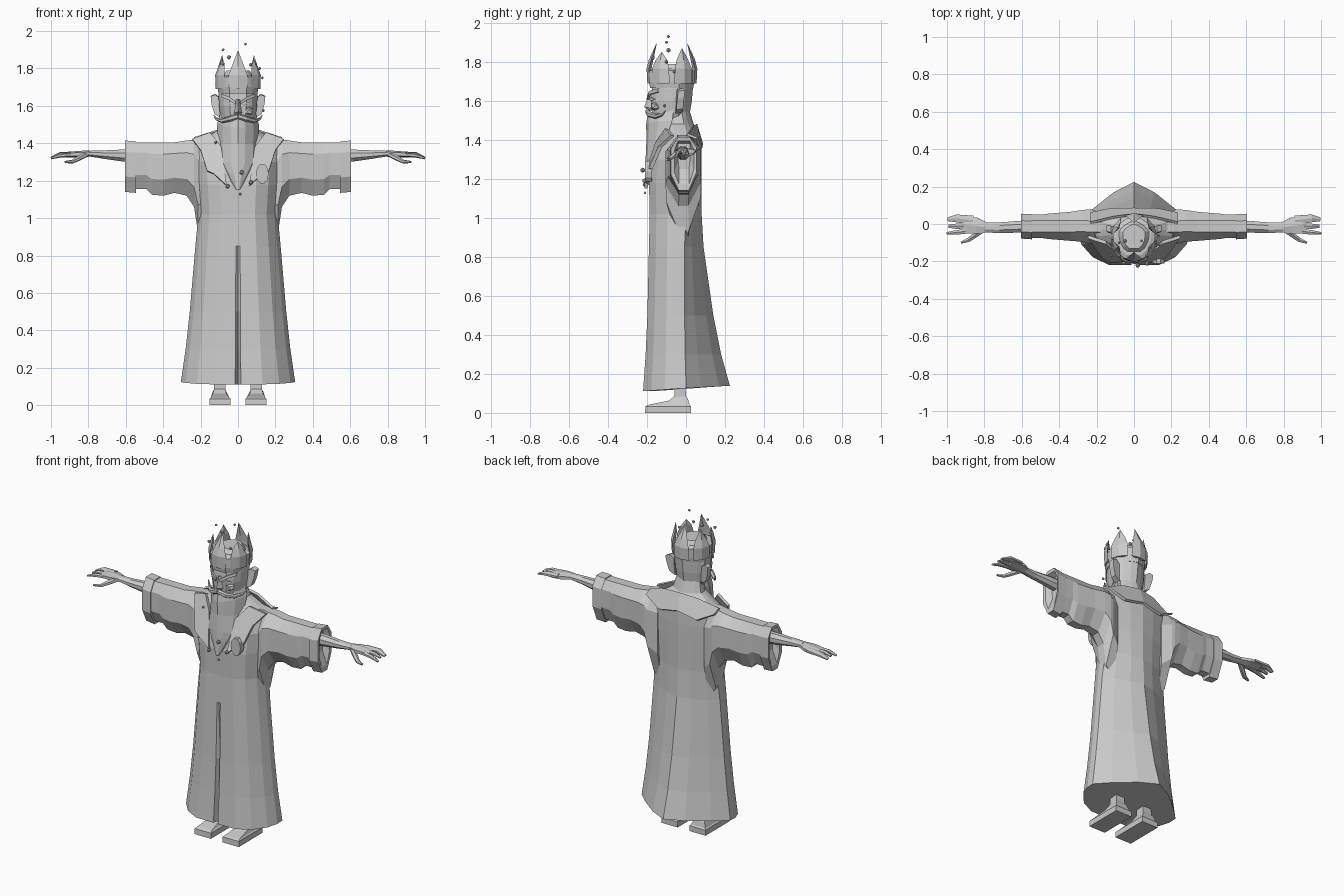
import bpy, bmesh, math
from mathutils import Vector, Matrix

grey = bpy.data.materials.new("stone_grey")
grey.diffuse_color = (0.6, 0.6, 0.6, 1)


def finish(name, bm):
    bmesh.ops.remove_doubles(bm, verts=bm.verts, dist=0.0005)
    bmesh.ops.recalc_face_normals(bm, faces=bm.faces)
    mesh = bpy.data.meshes.new(name)
    bm.to_mesh(mesh)
    bm.free()
    mesh.materials.append(grey)
    ob = bpy.data.objects.new(name, mesh)
    bpy.context.collection.objects.link(ob)
    return ob


def loft(name, rings, side=1, closed=True):
    """Skin rings of equal length; side=-1 mirrors in x."""
    bm = bmesh.new()
    rows = [[bm.verts.new((p[0] * side, p[1], p[2])) for p in r] for r in rings]
    n = len(rows[0])
    for a, b in zip(rows, rows[1:]):
        for i in range(n):
            j = (i + 1) % n
            bm.faces.new((a[i], a[j], b[j], b[i]))
    if closed:
        bm.faces.new(rows[0])
        bm.faces.new(rows[-1])
    return finish(name, bm)


def ball(name, loc, r, scale=(1, 1, 1), sub=1):
    bm = bmesh.new()
    bmesh.ops.create_icosphere(bm, subdivisions=sub, radius=r)
    bmesh.ops.scale(bm, vec=scale, verts=bm.verts)
    bmesh.ops.translate(bm, vec=loc, verts=bm.verts)
    return finish(name, bm)


def tube(name, pts, side=1, n=6):
    """Tapered tube; pts are (x, y, z, radius_a, radius_b) in the plane across the path."""
    rings = []
    for k, p in enumerate(pts):
        a, b = Vector(pts[max(k - 1, 0)][:3]), Vector(pts[min(k + 1, len(pts) - 1)][:3])
        d = (b - a).normalized()
        ref = Vector((0, 0, 1)) if abs(d.z) < 0.9 else Vector((0, 1, 0))
        u = d.cross(ref).normalized()
        v = d.cross(u)
        rings.append([Vector(p[:3]) + u * math.cos(t) * p[3] + v * math.sin(t) * p[4]
                      for t in (math.tau * (i + 0.5) / n for i in range(n))])
    return loft(name, rings, side)


def plate(name, pts, offset, side=1):
    """Thin slab: outline pushed along an offset vector."""
    o = Vector(offset)
    return loft(name, [[Vector(p) for p in pts], [Vector(p) + o for p in pts]], side)


# Robe and torso: half section mirrored, narrow facets at the sides
HALF = [(0, -1), (0.05, -1), (0.43, -1), (0.72, -0.78), (0.92, -0.42), (1, -0.1),
        (1, 0.12), (0.74, 0.42), (0.36, 0.78), (0, 1)]


def section(z, w, yf, yb, yc=-0.03, flat=1.0, slit=0.0, tilt=0.0):
    half = []
    for i, (u, v) in enumerate(HALF):
        y = yc + (v * (yc - yf) if v < 0 else v ** flat * (yb - yc))
        if i == 0:
            y += slit
        half.append((u * w, y, z + tilt * v))
    return half + [(-x, y, q) for x, y, q in reversed(half[1:-1])]


loft("robe", [section(*r) for r in [
    (0.125, 0.305, -0.22, 0.225, -0.03, 1.0, 0.05, 0.014),
    (0.30, 0.28, -0.207, 0.18, -0.03, 1.0, 0.04),
    (0.50, 0.258, -0.198, 0.14, -0.03, 0.95, 0.025),
    (0.85, 0.228, -0.19, 0.09, -0.03, 0.8, 0.0),
    (1.02, 0.212, -0.186, 0.08, -0.03, 0.6),
    (1.18, 0.225, -0.19, 0.08, -0.03, 0.5),
    (1.30, 0.235, -0.172, 0.08, -0.03, 0.45),
    (1.40, 0.22, -0.13, 0.078, -0.02, 0.45),
    (1.43, 0.17, -0.12, 0.065, -0.02, 0.5),
    (1.48, 0.095, -0.11, 0.04, -0.03, 0.6),
    (1.56, 0.075, -0.11, 0.015, -0.04, 0.6)]])


def sleeve_ring(x, top, bot, yf, yb):
    yc, h = (yf + yb) / 2, top - bot
    return [(x, yf, bot + h * .78), (x, yc - .03, top), (x, yc + .03, top), (x, yb, bot + h * .8),
            (x, yb, bot + h * .35), (x, yc + .025, bot), (x, yc - .025, bot), (x, yf, bot + h * .3)]


for s, tag in ((1, "left"), (-1, "right")):
    # Hanging sleeve with folds, and its thicker cuff
    loft(tag + "_sleeve", [sleeve_ring(*r) for r in [
        (0.16, 1.425, 0.86, -0.08, 0.05), (0.215, 1.425, 0.93, -0.10, 0.075),
        (0.235, 1.42, 1.06, -0.105, 0.078), (0.275, 1.415, 1.12, -0.095, 0.075),
        (0.34, 1.405, 1.135, -0.09, 0.065), (0.40, 1.405, 1.12, -0.085, 0.06),
        (0.46, 1.405, 1.125, -0.08, 0.055), (0.49, 1.405, 1.155, -0.075, 0.05),
        (0.56, 1.405, 1.155, -0.075, 0.05)]], s)
    loft(tag + "_cuff", [sleeve_ring(*r) for r in [
        (0.545, 1.41, 1.135, -0.082, 0.052), (0.605, 1.415, 1.14, -0.078, 0.055),
        (0.602, 1.395, 1.17, -0.06, 0.04), (0.57, 1.38, 1.25, -0.04, 0.02)]], s)

    # Bare arm, palm and fingers
    tube(tag + "_arm", [(0.54, -0.015, 1.33, .035, .038), (0.62, -0.015, 1.335, .034, .034),
                        (0.72, -0.02, 1.34, .03, .024), (0.80, -0.018, 1.345, .03, .016)], s, 8)
    tube(tag + "_palm", [(0.79, -0.018, 1.345, .03, .016), (0.84, -0.01, 1.342, .05, .018),
                         (0.89, -0.005, 1.34, .052, .016), (0.92, 0.0, 1.337, .045, .012)], s)
    for nm, pts in (
            ("outer_fingers", [(.86, .02, 1.345, .028, .012), (.95, .03, 1.342, .024, .011), (.995, .025, 1.325, .012, .006)]),
            ("fore_finger", [(.87, -.035, 1.34, .016, .012), (.95, -.045, 1.335, .014, .011), (1.0, -.05, 1.32, .008, .006)]),
            ("middle_finger", [(.87, -.01, 1.34, .016, .012), (.95, -.012, 1.34, .016, .011), (.99, -.012, 1.328, .01, .006)]),
            ("thumb", [(.81, -.035, 1.34, .014, .014), (.86, -.068, 1.315, .015, .013), (.885, -.085, 1.302, .013, .01), (.925, -.1, 1.30, .006, .006)])):
        tube(tag + "_" + nm, pts, s)

    # Wide shoulder collar: raised lapel in front, flap over the back
    plate(tag + "_lapel", [(.06, -.185, 1.17), (.13, -.19, 1.235), (.165, -.172, 1.25), (.20, -.125, 1.36),
                           (.245, -.06, 1.42), (.15, -.09, 1.455), (.09, -.14, 1.38)], (0, -0.018, 0.004), s)
    plate(tag + "_back_collar", [(0, .075, 1.375), (.13, .072, 1.35), (.235, .05, 1.405), (.235, 0, 1.425),
                                 (.11, .03, 1.465), (0, .045, 1.475)], (0, 0.012, 0.008), s)

    # Shoe: flat sole, sloped upper and ankle
    def box_ring(z, x0, x1, y0, y1, zt=0):
        return [(x0, y0, z), (x1, y0, z), (x1, y1, z + zt), (x0, y1, z + zt)]
    loft(tag + "_shoe", [box_ring(0, .04, .152, -.21, .025), box_ring(.034, .04, .152, -.208, .025),
                         box_ring(.042, .048, .145, -.19, .018), box_ring(.062, .062, .135, -.09, .01, .01),
                         box_ring(.085, .068, .128, -.06, 0), box_ring(.18, .068, .128, -.06, -.005)], s)

    # Ear with an inner fold
    plate(tag + "_ear", [(.09, -.055, 1.535), (.125, -.05, 1.555), (.142, -.045, 1.61), (.146, -.04, 1.65),
                         (.122, -.045, 1.66), (.095, -.05, 1.64)], (0, .035, .004), s)
    # Brow, eye and cheek
    plate(tag + "_brow", [(.012, -.188, 1.625), (.05, -.178, 1.65), (.092, -.13, 1.665), (.088, -.135, 1.645),
                          (.05, -.18, 1.632), (.014, -.19, 1.608)], (0, -.012, 0), s)
    plate(tag + "_eye", [(.022, -.182, 1.606), (.05, -.174, 1.617), (.07, -.155, 1.608), (.045, -.176, 1.6)],
          (0, -.006, 0), s)
    ball(tag + "_cheek", (.052, -.155, 1.572), .035, (1, .8, .75))
    # Drooping moustache half
    tube(tag + "_moustache", [(0, -.197, 1.545, .013, .014), (.04, -.19, 1.532, .014, .015),
                              (.085, -.155, 1.52, .012, .012), (.115, -.12, 1.53, .008, .008),
                              (.13, -.105, 1.55, .002, .002)], s)

# Head and nose
loft("head", [section(*r, -.06, .6) for r in [
    (1.49, 0.07, -0.16, 0.015), (1.54, 0.093, -0.175, 0.02), (1.60, 0.102, -0.18, 0.03),
    (1.66, 0.104, -0.175, 0.035), (1.74, 0.10, -0.165, 0.035), (1.79, 0.06, -0.13, 0.0)]])
loft("nose", [[(-.009, -.178, 1.635), (.009, -.178, 1.635), (0, -.19, 1.635)],
              [(-.024, -.172, 1.562), (.024, -.172, 1.562), (0, -.215, 1.568)],
              [(-.015, -.172, 1.55), (.015, -.172, 1.55), (0, -.195, 1.55)]])

# Long pointed beard
loft("beard", [[(w * u, y + d * v, z + rise * abs(u)) for u, v in
                ((-1, 1), (-.75, .4), (-.35, 0), (0, -.12), (.35, 0), (.75, .4), (1, 1))]
               for z, w, y, d, rise in [
                   (1.53, .095, -.182, .12, .03), (1.48, .112, -.19, .12, .02), (1.40, .108, -.192, .09, 0),
                   (1.30, .106, -.20, .06, 0), (1.24, .066, -.205, .035, 0), (1.15, .008, -.212, .012, 0)]])

# Crown: flared band carrying six curved, keeled points
loft("crown_band", [section(*r, -.065, .6) for r in [
    (1.665, .104, -.184, .038, ), (1.70, .110, -.19, .042), (1.755, .112, -.186, .043), (1.765, .09, -.165, .02)]])
for k in range(6):
    a = math.radians(-90 + 60 * k)
    out, across = Vector((math.cos(a), math.sin(a) * 1.05, 0)), Vector((-math.sin(a), math.cos(a), 0))
    c = Vector((0, -.072, 0))
    top = 1.895 if k in (0, 3) else (1.85 if k in (1, 5) else 1.87)
    tip = .075 if k in (0, 3) else .098
    rings = []
    for z, r, w, t in ((1.69, .108, .052, .012), (1.765, .112, .05, .012), (1.81, .102, .034, .011), (top, tip, .001, .001)):
        p = c + out * r + Vector((0, 0, z))
        rings.append([p + across * w, p + out * t, p - across * w, p - out * t])
    loft("crown_point", rings)

# Loose beads around the crown and the beard
for x, y, z, r in ((-.08, -.10, 1.90, .008), (.04, -.09, 1.93, .008), (-.048, -.09, 1.86, .012),
                   (.13, -.06, 1.75, .008), (-.08, -.17, 1.825, .01), (.068, -.17, 1.82, .01),
                   (.115, -.10, 1.80, .009), (-.115, -.08, 1.72, .008), (.02, -.222, 1.245, .013),
                   (-.055, -.21, 1.17, .012), (.012, -.21, 1.128, .007), (.07, -.212, 1.19, .013),
                   (.135, -.11, 1.575, .009), (-.12, -.17, 1.405, .009)):
    ball("bead", (x, y, z), r)

# Oval medallion on the chest
plate("medallion", [(.13 + .034 * math.cos(t), -.175, 1.238 + .055 * math.sin(t))
                    for t in (math.tau * i / 10 for i in range(10))], (0, -.035, 0))
